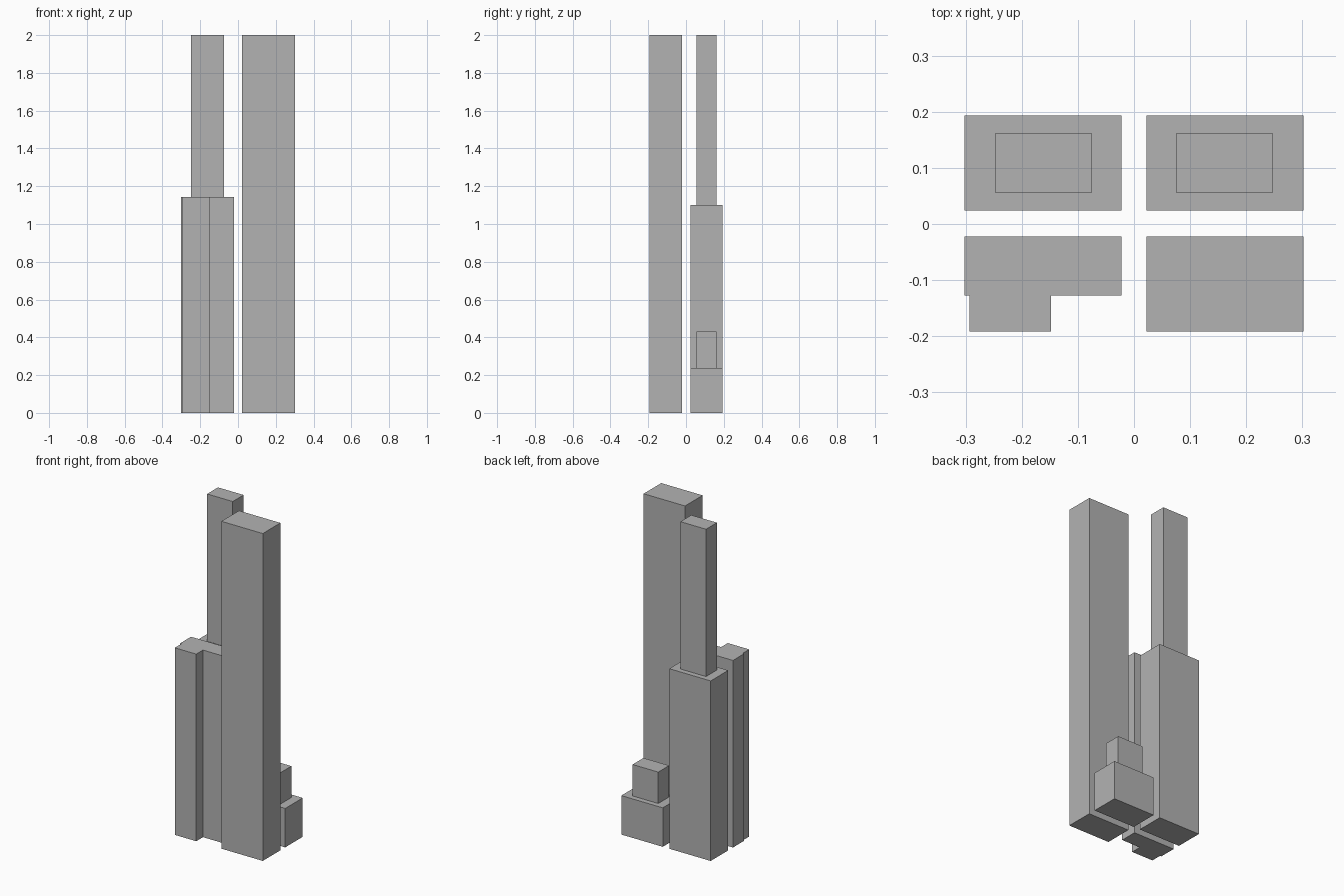
import bpy
import bmesh

if "Cube" in bpy.data.objects:
    bpy.data.objects.remove(bpy.data.objects["Cube"], do_unlink=True)

# One plain grey for every block
grey = bpy.data.materials.new("concrete_grey")
grey.use_nodes = True
colour = (0.45, 0.45, 0.45, 1)
grey.diffuse_color = colour
grey.node_tree.nodes["Principled BSDF"].inputs["Base Color"].default_value = colour


def extrude_block(name, outline, bottom, top):
    """Extrude a counter-clockwise floor plan from bottom to top."""
    bm = bmesh.new()
    base = bm.faces.new([bm.verts.new((x, y, bottom)) for x, y in outline])
    result = bmesh.ops.extrude_face_region(bm, geom=[base], use_keep_orig=True)
    verts = [v for v in result["geom"] if isinstance(v, bmesh.types.BMVert)]
    bmesh.ops.translate(bm, verts=verts, vec=(0, 0, top - bottom))
    bmesh.ops.recalc_face_normals(bm, faces=bm.faces)
    mesh = bpy.data.meshes.new(name)
    bm.to_mesh(mesh)
    bm.free()
    mesh.materials.append(grey)
    obj = bpy.data.objects.new(name, mesh)
    bpy.context.collection.objects.link(obj)
    return obj


def rect(x0, x1, y0, y1):
    return [(x0, y0), (x1, y0), (x1, y1), (x0, y1)]


# Lot limits, measured from the crossing streets
IN, OUT = 0.022, 0.302
FRONT, BACK = -0.192, 0.193

# Plain tower at the front left
extrude_block("front_left_tower", rect(IN, OUT, FRONT, -IN), 0, 2)

# Stepped L-plan tower at the front right
plan = [(-0.293, FRONT), (-0.148, FRONT), (-0.148, -0.127), (-IN, -0.127),
        (-IN, -IN), (-OUT, -IN), (-OUT, -0.127), (-0.293, -0.127)]
extrude_block("front_right_tower", plan, 0, 1.143)

# Two podiums at the back, each carrying a narrower block
for side, sign, podium, top in (("left", 1, 0.238, 0.43), ("right", -1, 1.10, 2)):
    xs = sorted((sign * IN, sign * OUT))
    extrude_block("back_" + side + "_podium", rect(*xs, 0.024, BACK), 0, podium)
    xs = sorted((sign * 0.075, sign * 0.248))
    extrude_block("back_" + side + "_upper", rect(*xs, 0.056, 0.161), podium, top)
